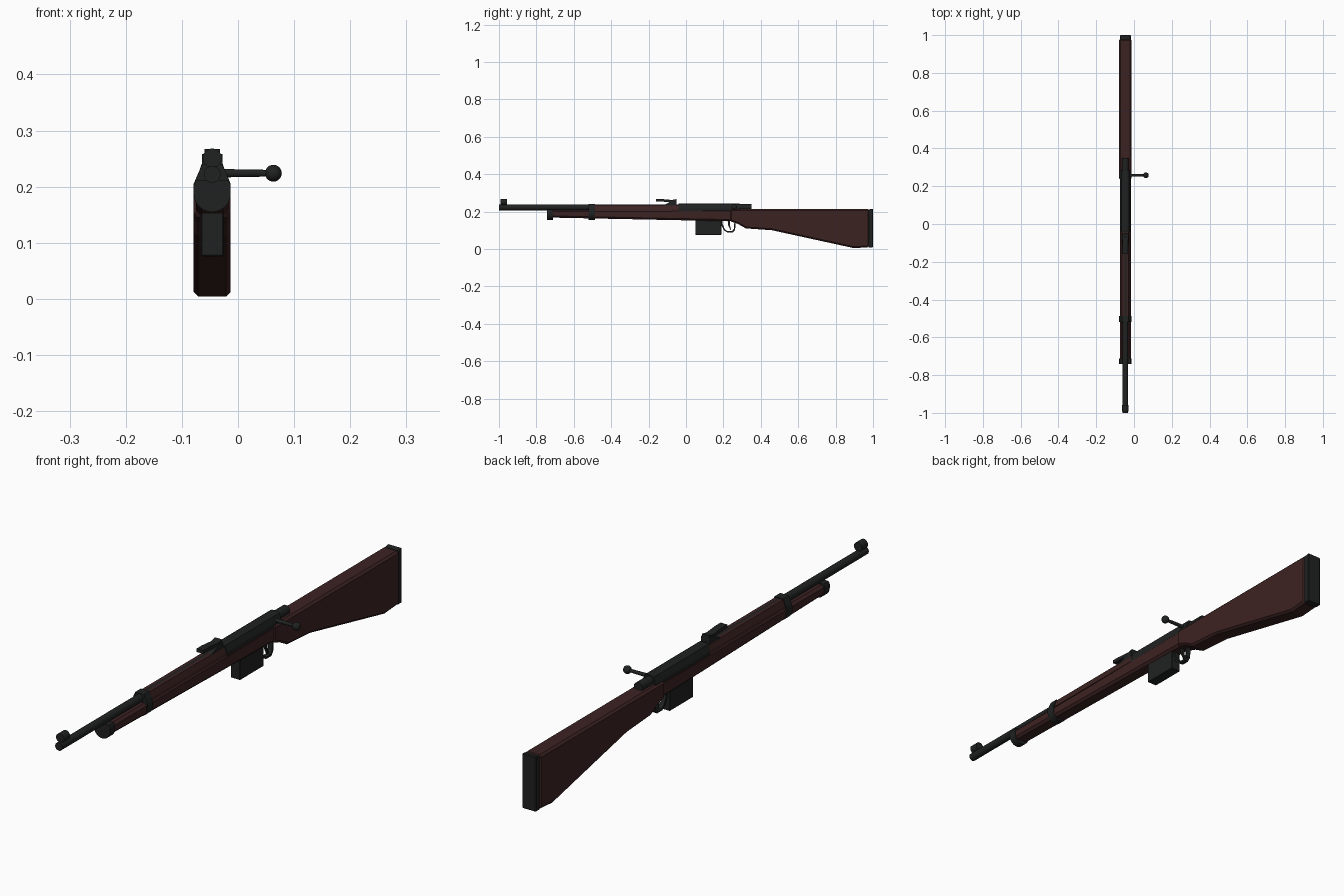
import bpy, bmesh, math
from mathutils import Matrix, Vector

CX = -0.046  # centre line of the rifle; the bolt handle sticks out on +x

cube = bpy.data.objects.get("Cube")
if cube:
    bpy.data.objects.remove(cube, do_unlink=True)


def material(name, rgb):
    m = bpy.data.materials.new(name)
    m.use_nodes = True
    m.diffuse_color = (*rgb, 1)
    m.node_tree.nodes["Principled BSDF"].inputs["Base Color"].default_value = (*rgb, 1)
    return m


WOOD = material("dark wood", (0.046, 0.016, 0.016))
METAL = material("blackened steel", (0.0145, 0.0155, 0.0155))


def finish(name, bm, mat, bevel=0.0, smooth=False):
    bmesh.ops.recalc_face_normals(bm, faces=bm.faces)
    me = bpy.data.meshes.new(name)
    bm.to_mesh(me)
    bm.free()
    me.materials.append(mat)
    ob = bpy.data.objects.new(name, me)
    bpy.context.collection.objects.link(ob)
    if bevel:
        mod = ob.modifiers.new("bevel", "BEVEL")
        mod.width, mod.segments = bevel, 1
        mod.limit_method, mod.angle_limit = "ANGLE", math.radians(50)
    if smooth:
        bpy.ops.object.select_all(action="DESELECT")
        ob.select_set(True)
        bpy.context.view_layer.objects.active = ob
        bpy.ops.object.shade_smooth_by_angle(angle=math.radians(35))
    return ob


def extrude(name, points, step, mat, bevel=0.0, smooth=False):
    bm = bmesh.new()
    face = bm.faces.new([bm.verts.new(p) for p in points])
    new = bmesh.ops.extrude_face_region(bm, geom=[face])["geom"]
    bmesh.ops.translate(bm, vec=step, verts=[v for v in new if isinstance(v, bmesh.types.BMVert)])
    return finish(name, bm, mat, bevel, smooth)


def side_profile(name, yz, half, mat, bevel=0.0):
    """Side outline (y, z) given width across x."""
    return extrude(name, [(CX - half, y, z) for y, z in yz], (2 * half, 0, 0), mat, bevel)


def section(name, xz, y0, y1, mat, bevel=0.0, smooth=False):
    """Cross-section (x from centre line, z) drawn out along y."""
    return extrude(name, [(CX + x, y0, z) for x, z in xz], (0, y1 - y0, 0), mat, bevel, smooth)


def mirrored(half):
    """Complete a right half outline, listed from bottom to top."""
    return half + [(-x, z) for x, z in reversed(half)]


def rod(name, start, end, r, mat, r2=None, sides=24):
    a, b = Vector(start), Vector(end)
    turn = (b - a).to_track_quat("Z", "Y").to_matrix().to_4x4()
    bm = bmesh.new()
    bmesh.ops.create_cone(bm, cap_ends=True, segments=sides, radius1=r, radius2=r2 or r,
                          depth=(b - a).length, matrix=Matrix.Translation((a + b) / 2) @ turn)
    return finish(name, bm, mat, smooth=True)


def round_belly(r, z, n=10):
    """Right half of a rounded underside."""
    return [(r * math.sin(t), z - r * math.cos(t))
            for t in (math.pi / 2 * (i + 0.5) / (n + 0.5) for i in range(n + 1))]


# Wooden furniture
side_profile("butt_stock", [(0.235, 0.213), (0.235, 0.148), (0.275, 0.135), (0.32, 0.11),
             (0.46, 0.1), (0.9, 0.004), (0.98, 0.01), (0.98, 0.213)], 0.033, WOOD, 0.008)
side_profile("fore_stock", [(-0.73, 0.208), (-0.73, 0.168), (0, 0.153), (0.25, 0.148),
             (0.25, 0.212)], 0.029, WOOD, 0.009)
section("hand_guard", mirrored([(0.027, 0.205), (0.025, 0.216), (0.017, 0.236)]),
        -0.5, -0.03, WOOD)

# Butt plate
side_profile("butt_plate", [(0.975, 0.211), (0.975, 0.008), (1.0, 0.008), (1.0, 0.215)],
             0.029, METAL, 0.003)

# Barrel, hooded front sight
rod("barrel", (CX, -1.0, 0.222), (CX, 0.1, 0.222), 0.015, METAL)
rod("muzzle_bore", (CX, -1.0005, 0.222), (CX, -0.99, 0.222), 0.006, METAL)
section("front_sight_base", mirrored([(0.008, 0.23), (0.006, 0.245)]), -0.985, -0.962, METAL)
rod("front_sight_hood", (CX, -0.992, 0.251), (CX, -0.957, 0.251), 0.017, METAL)

# Nose cap and barrel band
belly = round_belly(0.033, 0.188)
section("nose_cap", mirrored(belly + [(0.033, 0.203), (0.028, 0.212)]), -0.742, -0.712,
        METAL, smooth=True)
section("barrel_band", mirrored(belly + [(0.033, 0.205), (0.028, 0.217), (0.018, 0.24)]),
        -0.52, -0.487, METAL, smooth=True)

# Receiver with bolt tail
section("receiver", mirrored([(0.027, 0.2), (0.027, 0.217), (0.019, 0.24), (0.012, 0.244)]),
        -0.04, 0.285, METAL)
rod("bolt_body", (CX, 0.27, 0.222), (CX, 0.35, 0.222), 0.018, METAL)

# Bolt handle
rod("bolt_handle", (CX + 0.015, 0.258, 0.224), (0.055, 0.258, 0.224), 0.0075, METAL, 0.006)
bm = bmesh.new()
bmesh.ops.create_uvsphere(bm, u_segments=20, v_segments=12, radius=0.015,
                          matrix=Matrix.Translation((0.063, 0.258, 0.224)))
finish("bolt_knob", bm, METAL, smooth=True)

# Rear sight: sloped bed and leaf
side_profile("rear_sight_bed", [(-0.125, 0.23), (-0.05, 0.23), (-0.05, 0.258), (-0.075, 0.258)],
             0.018, METAL)
side_profile("rear_sight_leaf", [(-0.16, 0.254), (-0.05, 0.25), (-0.05, 0.267), (-0.075, 0.262),
             (-0.13, 0.267), (-0.16, 0.267)], 0.014, METAL)

# Magazine, trigger guard and trigger
side_profile("magazine", [(0.05, 0.16), (0.05, 0.076), (0.19, 0.076), (0.19, 0.16)],
             0.02, METAL, 0.002)
outer = [(0.185, 0.155), (0.19, 0.125), (0.203, 0.1), (0.22, 0.088), (0.25, 0.088),
         (0.262, 0.1), (0.267, 0.15)]
inner = [(0.226 + (y - 0.226) * 0.82, z + 0.007) for y, z in reversed(outer)]
side_profile("trigger_guard", outer + inner, 0.009, METAL)
side_profile("trigger", [(0.222, 0.155), (0.226, 0.125), (0.238, 0.1), (0.242, 0.102),
             (0.234, 0.127), (0.234, 0.155)], 0.005, METAL)
